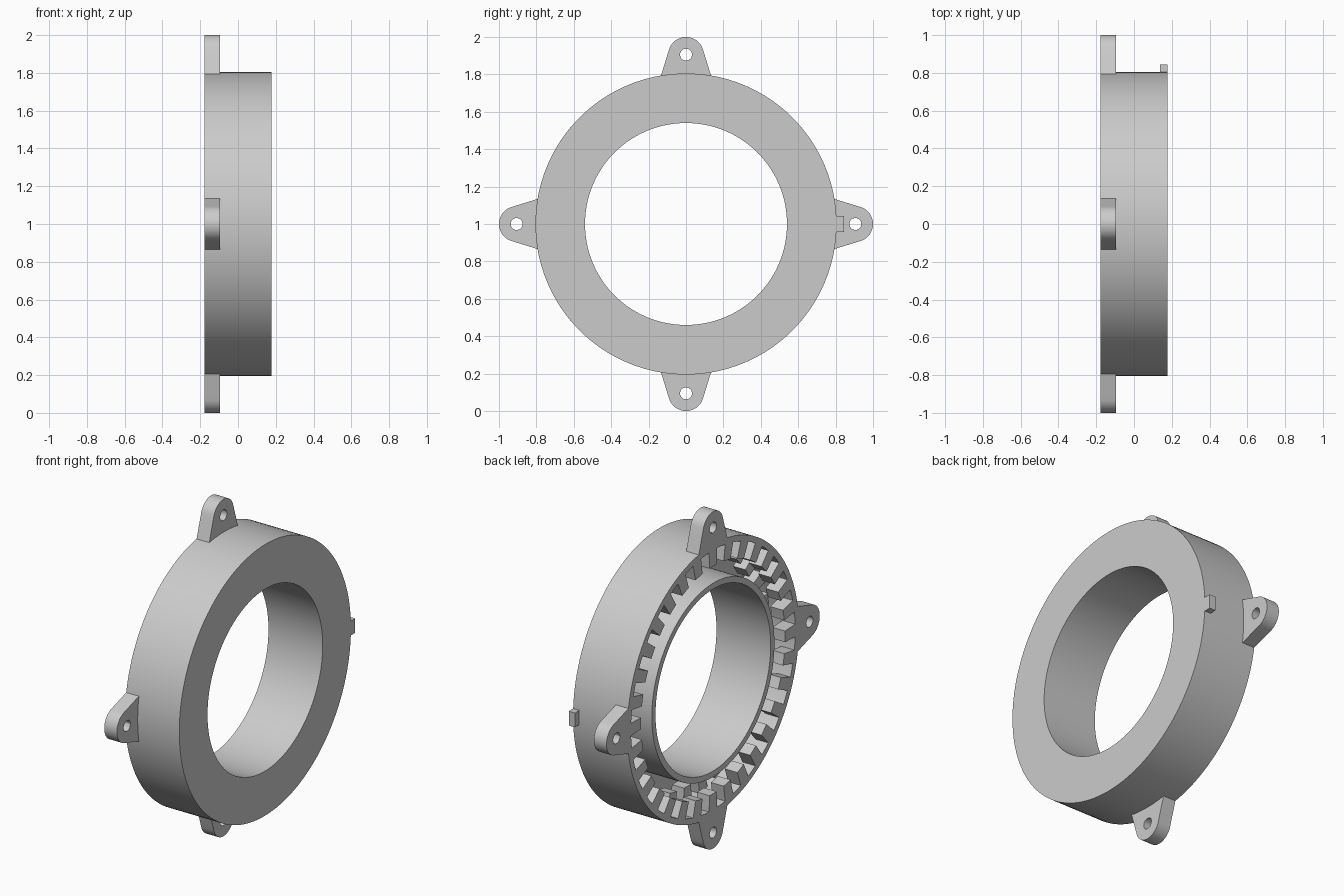
import bpy, bmesh
from math import sin, cos, pi, atan2, radians, hypot
from mathutils import Vector, Matrix

if "Cube" in bpy.data.objects:
    bpy.data.objects.remove(bpy.data.objects["Cube"])

grey = bpy.data.materials.new("plain grey")
grey.use_nodes = True
grey.diffuse_color = (0.6, 0.6, 0.6, 1)
grey.node_tree.nodes["Principled BSDF"].inputs["Base Color"].default_value = (0.6, 0.6, 0.6, 1)

CENTRE = Vector((0, 0, 1))
HALF = 0.178            # half the ring's depth along x
OUTER, WALL, TUBE, BORE = 0.805, 0.77, 0.575, 0.54


def finish(bm, name):
    """Turn a bmesh around the ring axis into a shaded, coloured object."""
    bmesh.ops.recalc_face_normals(bm, faces=bm.faces)
    mesh = bpy.data.meshes.new(name)
    bm.to_mesh(mesh)
    bm.free()
    mesh.materials.append(grey)
    obj = bpy.data.objects.new(name, mesh)
    obj.location = CENTRE
    bpy.context.collection.objects.link(obj)
    bpy.ops.object.select_all(action="DESELECT")
    obj.select_set(True)
    bpy.context.view_layer.objects.active = obj
    bpy.ops.object.shade_smooth_by_angle(angle=radians(30))
    return obj


def strip(bm, rings, closed):
    """Join a series of vertex loops with quads."""
    n = len(rings)
    for i in range(n if closed else n - 1):
        a, b = rings[i], rings[(i + 1) % n]
        for j in range(len(a)):
            k = (j + 1) % len(a)
            bm.faces.new((a[j], a[k], b[k], b[j]))


# Ring body: channel section turned around x, open on the -x side
profile = [(-HALF, BORE), (HALF, BORE), (HALF, OUTER), (-HALF, OUTER),
           (-HALF, WALL), (0.135, WALL), (0.135, TUBE), (-HALF, TUBE)]
bm = bmesh.new()
SEG = 128
turned = []
for s in range(SEG):
    a = 2 * pi * s / SEG
    turned.append([bm.verts.new((x, r * cos(a), r * sin(a))) for x, r in profile])
strip(bm, turned, True)
finish(bm, "ring_body")


# Rows of teeth on the inside of the outer wall
def tooth_row(name, x0, x1, count=32, inner=0.675, fill=0.5):
    bm = bmesh.new()
    step = 2 * pi / count
    for t in range(count):
        sections = []
        for f in (-0.5, 0, 0.5):
            a = t * step + f * fill * step
            sections.append([bm.verts.new((x, r * cos(a), r * sin(a)))
                             for x, r in ((x0, inner), (x1, inner), (x1, WALL + 0.003), (x0, WALL + 0.003))])
        strip(bm, sections, False)
        bm.faces.new(sections[0])
        bm.faces.new(sections[-1])
    finish(bm, name)


tooth_row("mouth_teeth", -HALF, -0.095)
tooth_row("inner_teeth", -0.01, 0.07)


# Mounting lugs: tapered ears with a rounded tip and a screw hole
def lug_outline(tip=0.095, base=-0.115, half=0.135):
    corner = Vector((base, half))
    # tangent angle from the base corner onto the round tip
    tangent = atan2(half, base) - math_acos(tip / hypot(base, half))
    arc = [Vector((tip * cos(a), tip * sin(a)))
           for a in (-tangent + 2 * tangent * i / 20 for i in range(21))]
    side = [arc[-1].lerp(corner, i / 4) for i in range(1, 5)]
    bottom = [Vector((base, half * f)) for f in (0.5, 0, -0.5)]
    other = [Vector((p.x, -p.y)) for p in reversed(side)]
    return arc + side + bottom + other


def math_acos(v):
    return atan2((1 - v * v) ** 0.5, v)


def lug(name, angle, hole=0.032, reach=0.905):
    bm = bmesh.new()
    outline = lug_outline()
    bore = [p.normalized() * hole for p in outline]
    loops = [[bm.verts.new((x, p.x + reach, p.y)) for p in pts]
             for x, pts in ((-HALF, outline), (-0.095, outline), (-0.095, bore), (-HALF, bore))]
    strip(bm, loops, True)
    bm.transform(Matrix.Rotation(angle, 4, "X"))
    finish(bm, name)


for i, place in enumerate(("back", "top", "front", "bottom")):
    lug(place + "_lug", i * pi / 2)

# Small locating key on the closed rim
bm = bmesh.new()
bmesh.ops.create_cube(bm, size=1)
bm.transform(Matrix.Translation((HALF - 0.02, 0.82, 0)) @ Matrix.Diagonal((0.04, 0.05, 0.085, 1)))
finish(bm, "locating_key")
